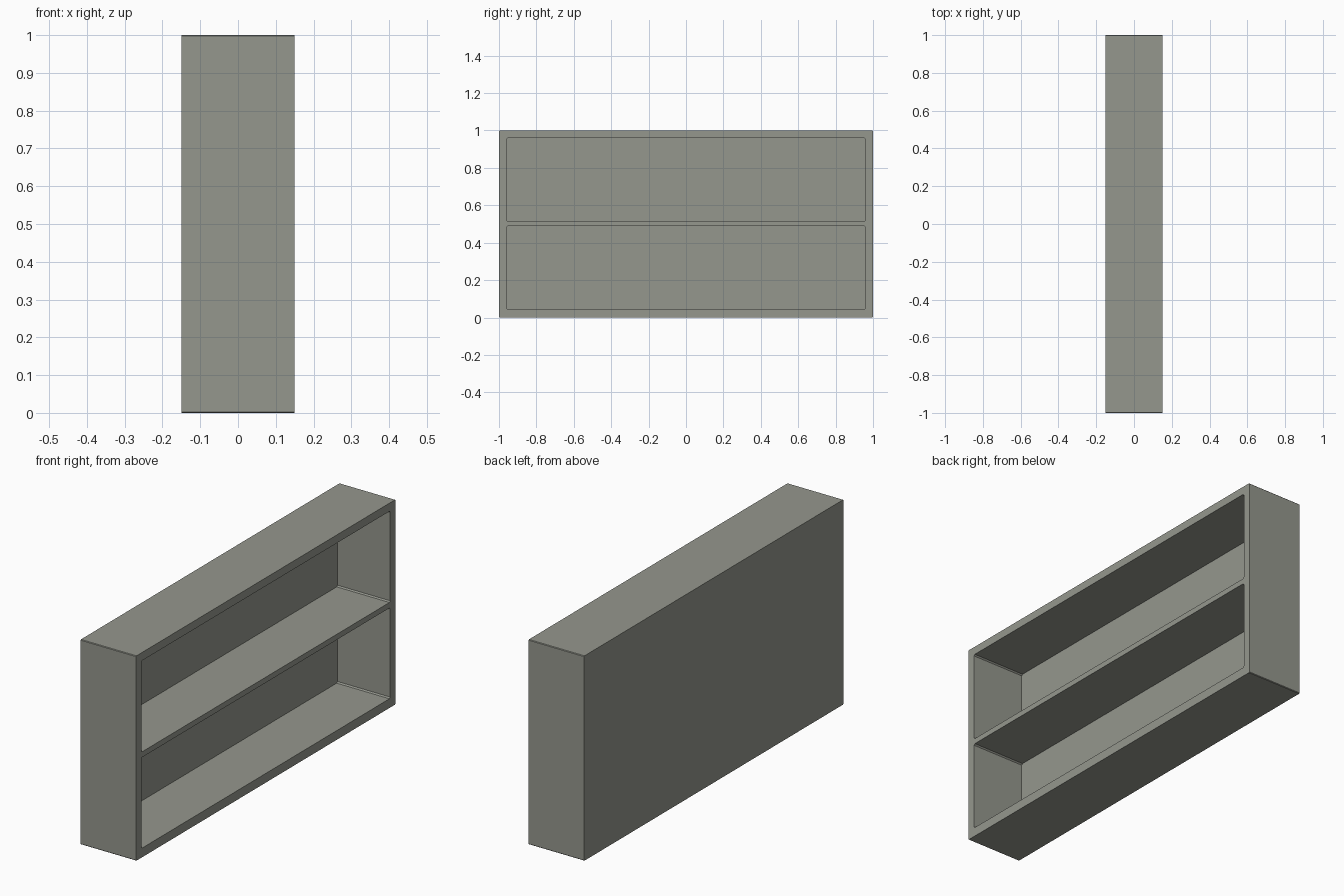
import bpy, bmesh

if "Cube" in bpy.data.objects:
    bpy.data.objects.remove(bpy.data.objects["Cube"])

mat = bpy.data.materials.new("warm_grey")
mat.diffuse_color = (0.30, 0.31, 0.27, 1)
mat.use_nodes = True
mat.node_tree.nodes["Principled BSDF"].inputs["Base Color"].default_value = mat.diffuse_color

X0, X1 = -0.15, 0.15      # back and open side
BACK = X0 + 0.015         # inner face of the back panel
HOLES = [(0.045, 0.488), (0.515, 0.96)]


def rect(y, z0, z1, c):
    """Rectangle profile in the YZ plane with tiny clipped corners."""
    return [(-y + c, z0), (y - c, z0), (y, z0 + c), (y, z1 - c),
            (y - c, z1), (-y + c, z1), (-y, z1 - c), (-y, z0 + c)]


def ring(bm, pts, x):
    vs = [bm.verts.new((x, y, z)) for y, z in pts]
    return vs, [bm.edges.new((vs[i], vs[(i + 1) % len(vs)])) for i in range(len(vs))]


def bridge(bm, a, b):
    for i in range(len(a)):
        j = (i + 1) % len(a)
        bm.faces.new((a[i], a[j], b[j], b[i]))


# Shelf unit: outer shell, two open compartments and closed back
bm = bmesh.new()
outer = rect(1.0, 0.0, 1.0, 0.003)
back, _ = ring(bm, outer, X0)
front, rim_edges = ring(bm, outer, X1)
bridge(bm, back, front)
bm.faces.new(back)
for z0, z1 in HOLES:
    prof = rect(0.96, z0, z1, 0.006)
    mouth, edges = ring(bm, prof, X1)
    inner, _ = ring(bm, prof, BACK)
    bridge(bm, mouth, inner)
    bm.faces.new(inner)
    rim_edges += edges
# Front rim with the compartment openings left out
bmesh.ops.triangle_fill(bm, edges=rim_edges, use_beauty=True, normal=(1, 0, 0))
bmesh.ops.recalc_face_normals(bm, faces=bm.faces)

me = bpy.data.meshes.new("shelf_unit")
bm.to_mesh(me)
bm.free()
me.materials.append(mat)
bpy.context.collection.objects.link(bpy.data.objects.new("shelf_unit", me))
